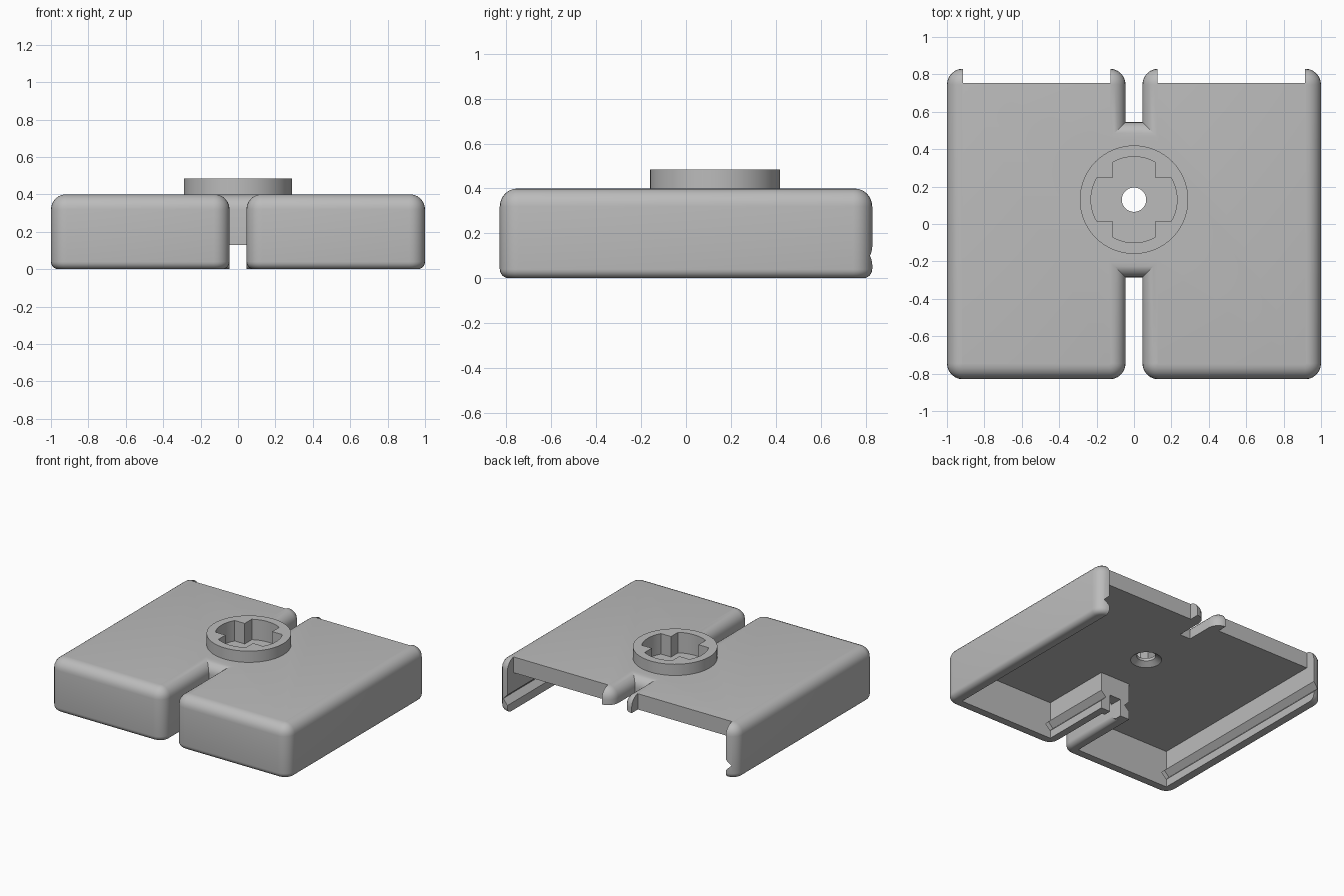
import bpy, bmesh
from math import sin, cos, pi, radians

if "Cube" in bpy.data.objects:
    bpy.data.objects.remove(bpy.data.objects["Cube"], do_unlink=True)

grey = bpy.data.materials.new("plain_grey")
grey.use_nodes = True
grey.diffuse_color = (0.5, 0.5, 0.5, 1)
grey.node_tree.nodes["Principled BSDF"].inputs["Base Color"].default_value = (0.5, 0.5, 0.5, 1)

HUB_Y = 0.13        # centre of the round socket
CEILING = 0.28      # underside of the top plate
CORNER = 0.085      # outer corner radius
SLOT = 0.045        # half width of the slots
INNER_X = 0.915     # inner face of the side walls
SLOT_WALL = 0.125   # outer face of the walls around the front slot


def loft(name, loops):
    """Solid skinned through matching closed loops, capped at both ends."""
    bm = bmesh.new()
    rings = [[bm.verts.new(p) for p in loop] for loop in loops]
    n = len(rings[0])
    for a, b in zip(rings, rings[1:]):
        for i in range(n):
            j = (i + 1) % n
            bm.faces.new((a[i], a[j], b[j], b[i]))
    bm.faces.new(rings[0][::-1])
    bm.faces.new(rings[-1])
    bmesh.ops.recalc_face_normals(bm, faces=bm.faces)
    mesh = bpy.data.meshes.new(name)
    bm.to_mesh(mesh)
    bm.free()
    mesh.materials.append(grey)
    ob = bpy.data.objects.new(name, mesh)
    bpy.context.collection.objects.link(ob)
    return ob


def prism(name, outline, z0, z1):
    return loft(name, [[(x, y, z) for x, y in outline] for z in (z0, z1)])


def box(name, x0, x1, y0, y1, z0, z1):
    return prism(name, [(x0, y0), (x1, y0), (x1, y1), (x0, y1)], z0, z1)


def circle(r, n=64):
    return [(r * cos(2 * pi * i / n), HUB_Y + r * sin(2 * pi * i / n)) for i in range(n)]


def combine(target, tool, operation="DIFFERENCE"):
    """Apply a boolean and delete the tool."""
    mod = target.modifiers.new("boolean", "BOOLEAN")
    mod.operation, mod.object, mod.solver = operation, tool, "EXACT"
    bpy.context.view_layer.update()
    graph = bpy.context.evaluated_depsgraph_get()
    mesh = bpy.data.meshes.new_from_object(target.evaluated_get(graph))
    target.modifiers.clear()
    target.data = mesh
    bpy.data.objects.remove(tool, do_unlink=True)


def body_outline(d, z):
    """Slotted outline with rounded outer corners, inset by d."""
    def arc(cx, cy, start):
        return [(cx + (CORNER - d) * cos(radians(start + 15 * i)),
                 cy + (CORNER - d) * sin(radians(start + 15 * i)), z) for i in range(7)]
    x, y, s = 1 - CORNER, 0.83 - CORNER, SLOT + CORNER
    w, front, back = SLOT + d, -0.285 + d, 0.545 - d
    return (arc(-x, -y, 180) + arc(-s, -y, 270) + [(-w, front, z), (w, front, z)]
            + arc(s, -y, 180) + arc(x, -y, 270) + arc(x, y, 0) + arc(s, y, 90)
            + [(w, back, z), (-w, back, z)] + arc(-s, y, 0) + arc(-x, y, 90))


# Rounded slotted body: small radius below, larger radius on top
def rounding(r, i):
    a = radians(15 * i)
    return r * (1 - sin(a)), r * (1 - cos(a))

levels = []
for i in range(7):
    d, z = rounding(0.04, i)
    levels.append((d, z))
for i in range(7):
    d, z = rounding(0.08, 6 - i)
    levels.append((d, 0.4 - z))
body = loft("slotted_cover", [body_outline(d, z) for d, z in
                              sorted(levels, key=lambda p: p[1])])

# Hollow underside, open at the back, leaving walls round the front slot
inner_y = 0.83 - CORNER
combine(body, prism("cavity", [
    (-INNER_X, -inner_y), (-SLOT_WALL, -inner_y), (-SLOT_WALL, -0.2), (SLOT_WALL, -0.2),
    (SLOT_WALL, -inner_y), (INNER_X, -inner_y), (INNER_X, 1), (-INNER_X, 1)],
    -0.1, CEILING))

# Plate set back between the side walls and the slot fingers
for x0, x1 in ((-INNER_X, -SLOT_WALL), (SLOT_WALL, INNER_X)):
    combine(body, box("back_cut", x0, x1, 0.755, 1, 0.2, 0.5))

# Notch below the end wall of the front slot
combine(body, box("slot_notch", -SLOT - 0.001, SLOT + 0.001, -0.33, -0.19, -0.1, 0.13))

# V grooves along the inner walls
for x, end in ((INNER_X, 1), (SLOT_WALL, -0.15)):
    for side in (-1, 1):
        combine(body, loft("groove", [
            [(side * x + 0.04 * cos(k * pi / 2), y, 0.1 + 0.04 * sin(k * pi / 2))
             for k in range(4)] for y in (-0.765, end)]))

# Raised round collar
combine(body, prism("collar", circle(0.29), 0.35, 0.485), "UNION")

# Cross-shaped socket with curved ends
socket = []
for k in range(4):
    for a in range(-30, 31, 6):
        t = radians(90 * k + a)
        socket.append((0.23 * cos(t), HUB_Y + 0.23 * sin(t)))
    t = radians(90 * k + 45)
    r = 0.115 * 2 ** 0.5
    socket.append((r * cos(t), HUB_Y + r * sin(t)))
combine(body, prism("socket", socket, 0.33, 0.6))

# Screw hole and its countersink on the underside
combine(body, prism("screw_hole", circle(0.065, 48), 0.2, 0.5))
combine(body, loft("countersink", [[(x, y, z) for x, y in circle(r, 48)]
                                   for r, z in ((0.121, 0.27), (0.05, 0.32))]))

# Smooth rounded edges, keep sharp corners
bpy.ops.object.select_all(action="DESELECT")
body.select_set(True)
bpy.context.view_layer.objects.active = body
bpy.ops.object.shade_smooth_by_angle(angle=radians(30))
